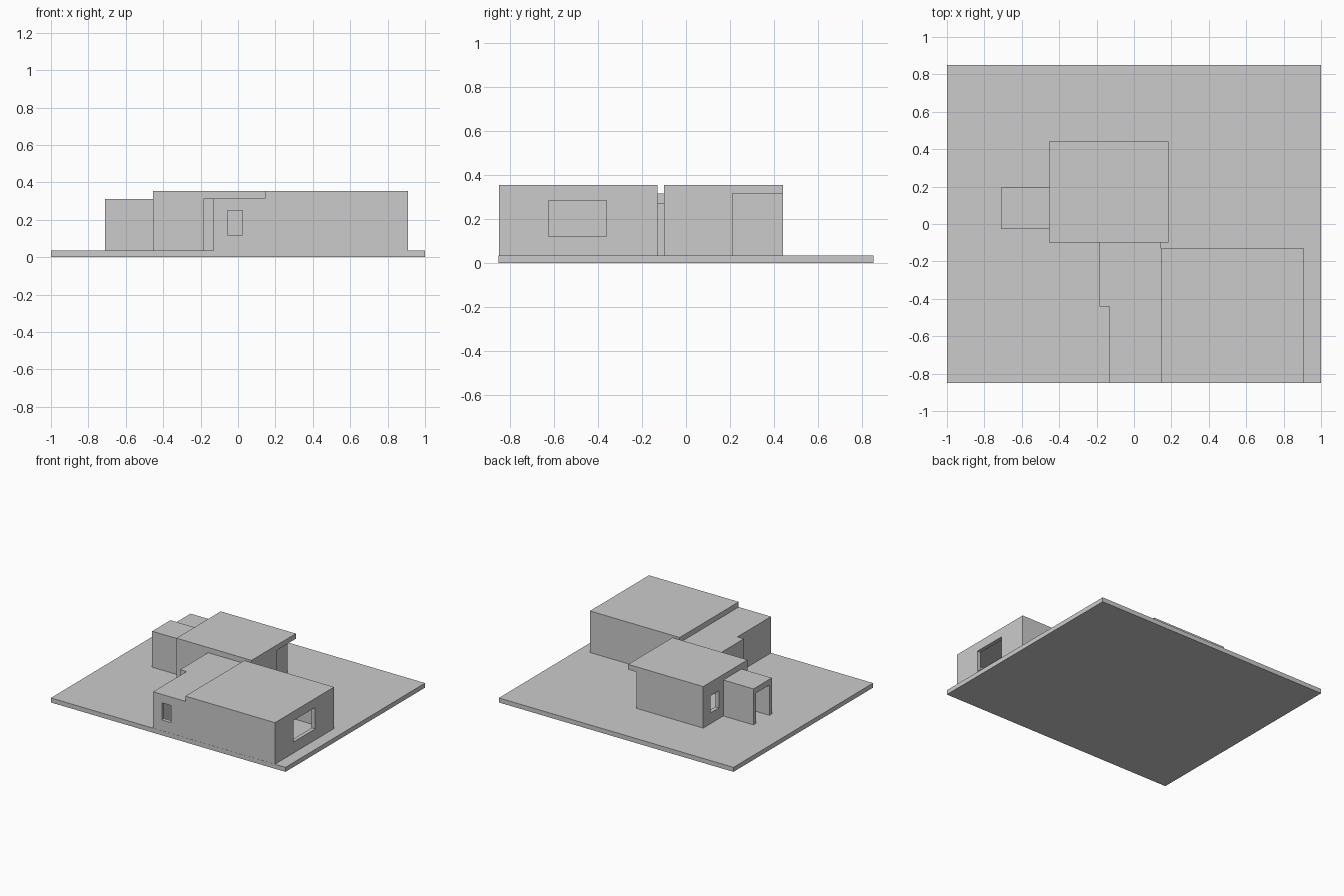
import bpy, bmesh

if "Cube" in bpy.data.objects:
    bpy.data.objects.remove(bpy.data.objects["Cube"])

FLOOR = 0.035


def prism(name, outline, z0, z1):
    """Extrude a counter-clockwise plan outline between two heights."""
    bm = bmesh.new()
    face = bm.faces.new([bm.verts.new((x, y, z0)) for x, y in outline])
    ext = bmesh.ops.extrude_face_region(bm, geom=[face])
    verts = [g for g in ext["geom"] if isinstance(g, bmesh.types.BMVert)]
    bmesh.ops.translate(bm, verts=verts, vec=(0, 0, z1 - z0))
    bmesh.ops.recalc_face_normals(bm, faces=bm.faces[:])
    mesh = bpy.data.meshes.new(name)
    bm.to_mesh(mesh)
    bm.free()
    obj = bpy.data.objects.new(name, mesh)
    bpy.context.collection.objects.link(obj)
    return obj


def rect(x0, x1, y0, y1):
    return [(x0, y0), (x1, y0), (x1, y1), (x0, y1)]


def carve(obj, *cuts):
    """Subtract (outline, z0, z1) volumes from obj and bake the result."""
    cutters = []
    for outline, z0, z1 in cuts:
        cutter = prism("cutter", outline, z0, z1)
        cutter.hide_render = True
        mod = obj.modifiers.new("cut", "BOOLEAN")
        mod.operation, mod.solver, mod.object = "DIFFERENCE", "EXACT", cutter
        cutters.append(cutter)
    dg = bpy.context.evaluated_depsgraph_get()
    dg.update()
    baked = bpy.data.meshes.new_from_object(obj.evaluated_get(dg))
    obj.modifiers.clear()
    obj.data = baked
    for cutter in cutters:
        bpy.data.objects.remove(cutter)


# Ground slab
prism("ground_slab", rect(-1, 1, -0.85, 0.85), 0, FLOOR)

# Large front right room with a side window
main = prism("main_room", rect(0.145, 0.91, -0.849, -0.13), FLOOR, 0.355)
carve(main,
      (rect(0.175, 0.88, -0.82, -0.16), 0, 0.315),
      (rect(0.85, 0.95, -0.625, -0.36), 0.12, 0.285))

# Lower stepped hall with a front window, open on the gap beside the main room
hall = prism("hall", [(-0.13, -0.849), (0.145, -0.849), (0.145, -0.10),
                      (-0.185, -0.10), (-0.185, -0.44), (-0.13, -0.44)],
             FLOOR, 0.315)
carve(hall,
      ([(-0.10, -0.82), (0.2, -0.82), (0.2, -0.05),
        (-0.155, -0.05), (-0.155, -0.41), (-0.10, -0.41)], 0, 0.268),
      (rect(-0.055, 0.025, -0.9, -0.78), 0.118, 0.25))

# Rear room with a recessed corner under the roof and a small side window
rear = prism("rear_room", rect(-0.455, 0.185, -0.10, 0.44), FLOOR, 0.355)
carve(rear,
      ([(-0.425, -0.07), (0.155, -0.07), (0.155, 0.18),
        (0.085, 0.18), (0.085, 0.41), (-0.425, 0.41)], 0, 0.315),
      (rect(0.115, 0.3, 0.21, 0.5), 0, 0.315),
      (rect(-0.5, -0.40, 0.25, 0.35), 0.118, 0.25))

# Entrance porch, open at its outer end
porch = prism("porch", rect(-0.712, -0.455, -0.028, 0.195), FLOOR, 0.312)
carve(porch, (rect(-0.8, -0.4, 0.002, 0.165), 0, 0.268))
